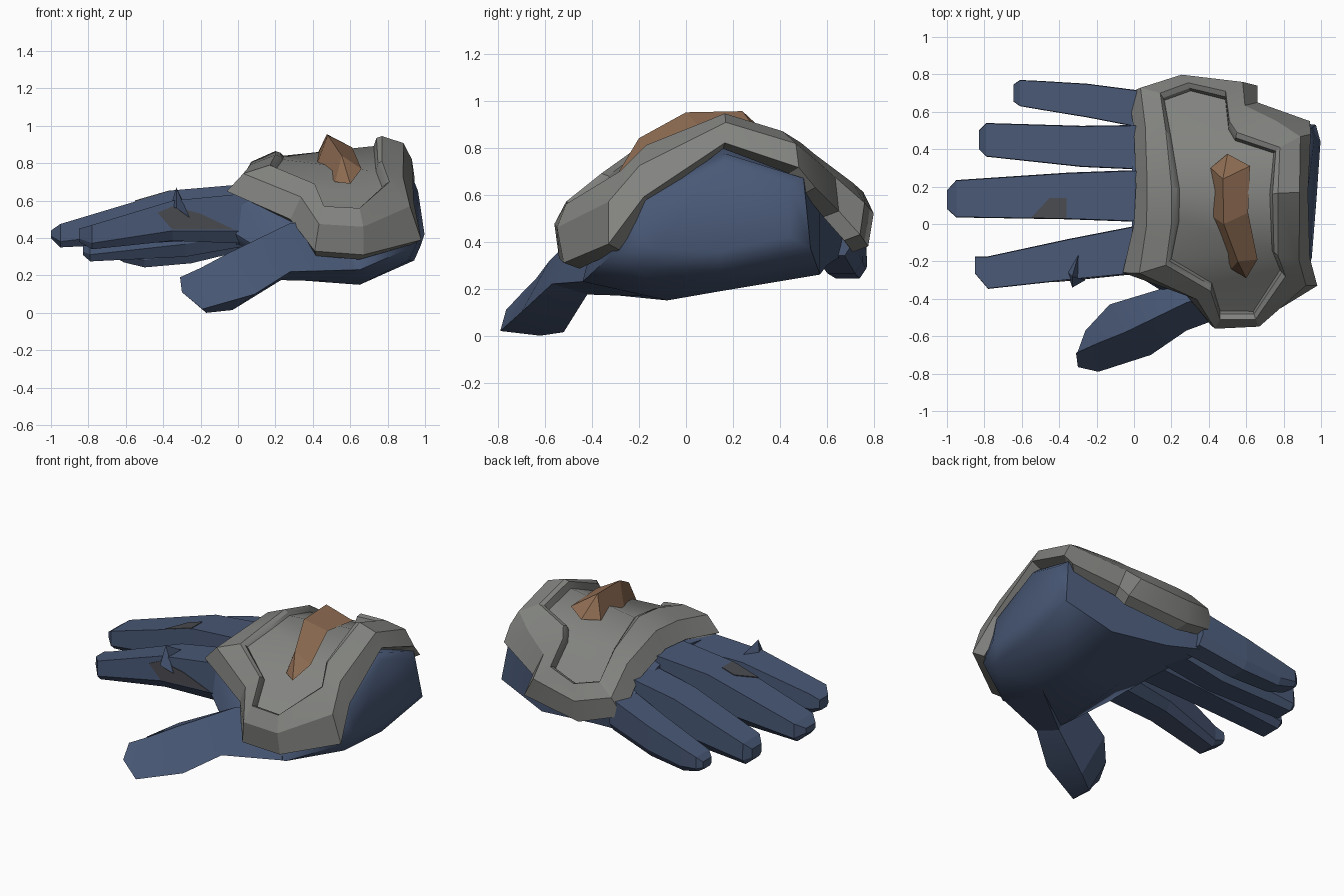
import bpy, bmesh
from mathutils import Vector as V


def material(name, rgb):
    m = bpy.data.materials.new(name)
    m.diffuse_color = (*rgb, 1)
    return m


BLUE = material("blue_cloth", (0.066, 0.098, 0.18))
GREY = material("grey_armour", (0.225, 0.23, 0.215))
ORANGE = material("orange_fin", (0.28, 0.155, 0.088))
DARK = material("dark_patch", (0.068, 0.07, 0.08))


def build(name, pts, faces, mat, smooth=None):
    bm = bmesh.new()
    vs = [bm.verts.new(p) for p in pts]
    for f in faces:
        bm.faces.new([vs[i] for i in f])
    bmesh.ops.delete(bm, geom=[v for v in vs if not v.link_faces], context='VERTS')
    bmesh.ops.recalc_face_normals(bm, faces=bm.faces)
    me = bpy.data.meshes.new(name)
    bm.to_mesh(me)
    bm.free()
    me.materials.append(mat)
    ob = bpy.data.objects.new(name, me)
    bpy.context.collection.objects.link(ob)
    if smooth:
        bpy.context.view_layer.objects.active = ob
        ob.select_set(True)
        bpy.ops.object.shade_smooth_by_angle(angle=smooth)
        ob.select_set(False)
    return ob


def ring_faces(rings, n):
    return [(r * n + i, r * n + (i + 1) % n, (r + 1) * n + (i + 1) % n, (r + 1) * n + i)
            for r in range(rings - 1) for i in range(n)]


def loft(name, rings, mat, smooth=None):
    n, k = len(rings[0]), len(rings)
    faces = ring_faces(k, n) + [tuple(range(n)), tuple(range((k - 1) * n, k * n))]
    return build(name, [p for r in rings for p in r], faces, mat, smooth)


# palm and wrist: cross-sections (y, z) along x, the wrist end leaning back
sections = [
    (.965, [(-.18, .40), (-.17, .57), (.165, .74), (.44, .65), (.44, .42), (.15, .36), (-.13, .37)]),
    (.93, [(-.32, .34), (-.24, .57), (.165, .775), (.5, .67), (.53, .37), (.15, .28), (-.2, .28)]),
    (.65, [(-.44, .23), (-.36, .54), (.165, .83), (.57, .64), (.57, .26), (.15, .19), (-.08, .15)]),
    (.25, [(-.42, .26), (-.3, .54), (.165, .78), (.66, .53), (.6, .30), (.15, .23), (-.38, .18)]),
    (-.01, [(-.26, .42), (-.24, .62), (.165, .68), (.68, .49), (.66, .34), (.15, .38), (-.2, .38)]),
]


def lean(x, y, z):
    return x - .15 * max(0, z - .4) + .08 * y if x > .9 else x


loft("palm", [[(lean(x, y, z), y, z) for y, z in s] for x, s in sections], BLUE, 0.9)

# fingers: stations of (x, y centre, half width, top, bottom)
fingers = {
    "index_finger": [(.06, -.13, .13, .64, .37), (-.35, -.19, .11, .60, .385),
                     (-.78, -.26, .087, .47, .34), (-.85, -.22, .045, .45, .38)],
    "middle_finger": [(.06, .15, .14, .69, .40), (-.35, .15, .125, .655, .38),
                      (-.95, .135, .10, .475, .35), (-1, .13, .05, .44, .40)],
    "ring_finger": [(.06, .41, .12, .63, .36), (-.28, .415, .11, .57, .30),
                    (-.79, .45, .09, .42, .275), (-.83, .45, .05, .38, .31)],
    "little_finger": [(.06, .61, .10, .56, .34), (-.25, .66, .09, .47, .265),
                      (-.5, .688, .077, .40, .243),
                      (-.61, .70, .07, .37, .27), (-.645, .70, .045, .34, .29)],
}
shape = [(-1, .25), (-.97, 1), (.97, 1), (1, .25), (.65, 0), (-.65, 0)]
for name, stations in fingers.items():
    loft(name, [[(x, y + w * a, b + (t - b) * h) for a, h in shape]
                for x, y, w, t, b in stations], BLUE)

# thumb: top, front, bottom and back point of each section
loft("thumb", [
    [(-.31, -.69, .19), (-.30, -.765, .11), (-.24, -.72, .06), (-.30, -.68, .14)],
    [(-.20, -.64, .24), (-.19, -.79, .02), (-.17, -.62, .0), (-.26, -.57, .2)],
    [(-.05, -.58, .32), (.09, -.70, .10), (-.03, -.52, .015), (-.13, -.43, .27)],
    [(.28, -.42, .48), (.28, -.57, .22), (.23, -.42, .175), (.2, -.33, .42)],
    [(.55, -.34, .50), (.63, -.44, .23), (.63, -.1, .165), (.5, -.1, .45)],
], BLUE, 0.4)

# small pointed fold on the index knuckle
build("knuckle_fold", [(-.33, -.34, .56), (-.33, -.28, .67), (-.36, -.25, .57),
                       (-.26, -.30, .51), (-.29, -.14, .59)],
      [(0, 1, 2), (0, 3, 1), (1, 3, 4), (1, 4, 2), (0, 2, 4, 3)], BLUE)


# thin dark patches on the fingers
def patch(name, pts, push):
    loft(name, [[V(p) - V(push) for p in pts], [V(p) + V(push) for p in pts]], DARK)


patch("index_patch", [(-.43, -.307, .535), (-.35, -.298, .57), (-.2, -.283, .53), (-.02, -.266, .445),
                      (-.35, -.300, .445)], (0, -.0045, 0))
patch("middle_patch", [(-.55, .032, .597), (-.45, .14, .626), (-.36, .14, .652), (-.36, .03, .652)],
      (-.001, 0, .004))

# armour plate: lower edge and raised rim, matched point by point
edge = [V(p) for p in [
    (-.06, -.26, .65), (.28, -.38, .5), (.41, -.54, .33), (.67, -.52, .31),
    (.98, -.33, .39), (.94, -.18, .59), (.93, .165, .82), (.945, .48, .715),
    (.94, .55, .63), (.66, .65, .53), (.66, .74, .43), (.24, .775, .38),
    (-.03, .70, .46), (.0, .5, .61), (.01, .2, .7), (.0, 0, .69)]]
rim = [V(p) for p in [
    (.17, -.22, .79), (.41, -.36, .69), (.46, -.51, .57), (.65, -.51, .56),
    (.81, -.28, .70), (.77, -.17, .81), (.77, .165, .945), (.78, .41, .87),
    (.55, .49, .82), (.51, .55, .77), (.49, .71, .65), (.29, .755, .61),
    (.14, .70, .64), (.17, .5, .77), (.2, .2, .865), (.2, 0, .845)]]
n = len(edge)
centre = V((.47, .12, 0))


def inward(p, d):
    v = centre - V((p.x, p.y, 0))
    return p + v.normalized() * d


lip = [inward(p, .07) + V((0, 0, -.025)) for p in edge]
mid = [inward(e.lerp(r, .5) + V((0, 0, .025)), -.035) for e, r in zip(edge, rim)]
groove = [inward(p, .03) + V((0, 0, -.01)) for p in rim]
panel = [inward(p, .045) + V((0, 0, -.025 - .05 * max(0, p.x - .2))) for p in rim]
strips = [(1, 2, 3, 4), (0, 1, 4, 5), (15, 0, 5), (14, 15, 5, 6), (13, 14, 6, 7),
          (13, 7, 8), (13, 8, 9), (12, 13, 9, 10), (11, 12, 10)]
rings = [lip, edge, mid, rim, groove, panel]
build("armour_plate", [p for r in rings for p in r], ring_faces(len(rings), n), GREY, 0.45)
build("armour_panel", panel, strips, GREY, 1.3)

# fin on the back of the hand: left base, ridge and right base
build("fin", [(.41, .30, .82), (.42, .04, .79), (.52, -.24, .70),
              (.475, .24, .955), (.48, 0, .95), (.555, -.2, .84),
              (.62, .31, .86), (.61, .06, .885), (.66, -.19, .77),
              (.5, .375, .83), (.6, -.29, .69)],
      [(0, 1, 4, 3), (1, 2, 5, 4), (3, 4, 7, 6), (4, 5, 8, 7), (0, 3, 9), (3, 6, 9),
       (2, 10, 5), (5, 10, 8), (0, 9, 6), (0, 6, 7, 1), (1, 7, 8, 2), (2, 8, 10)], ORANGE)
